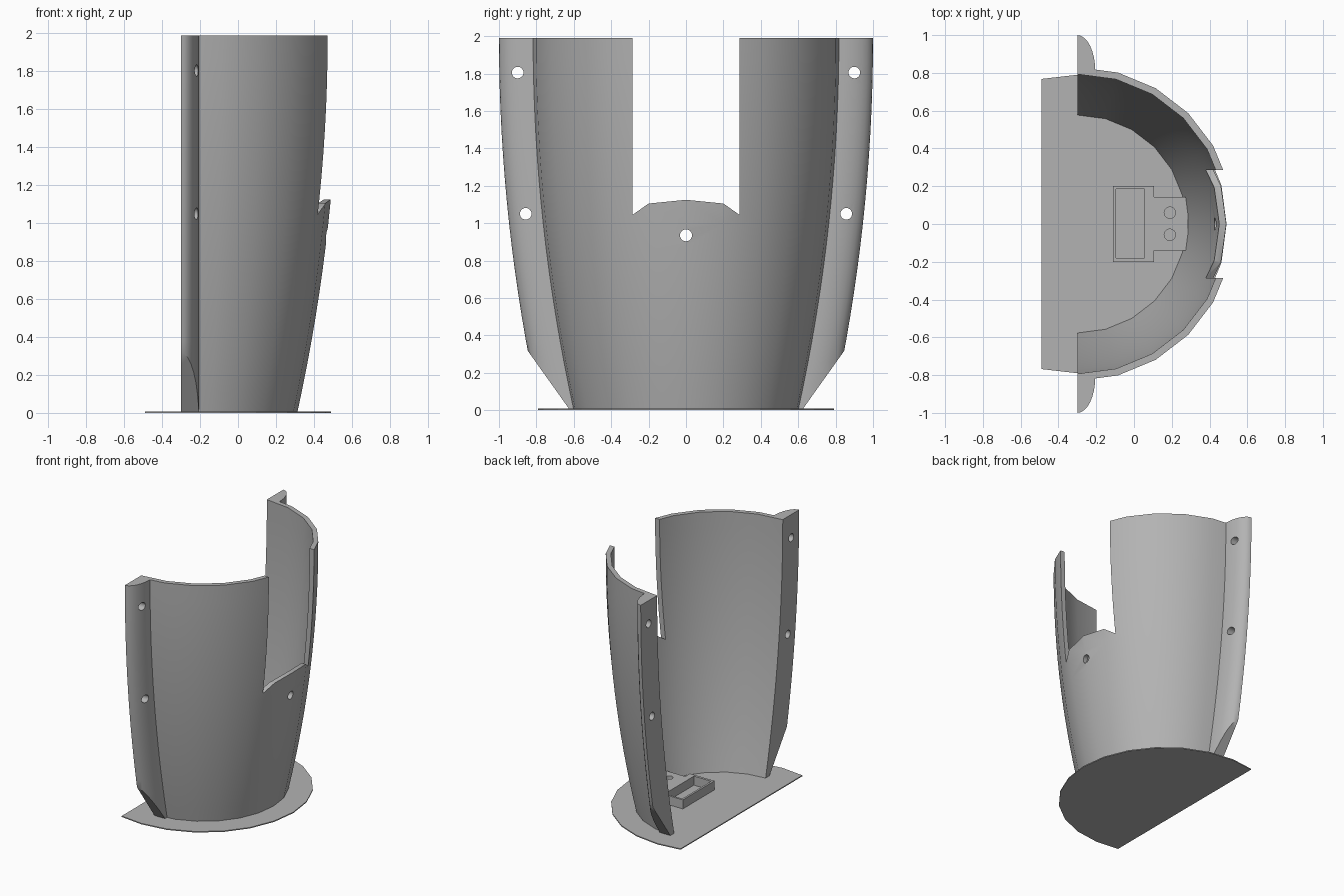
import bpy, bmesh
from math import sin, cos, pi, radians
from mathutils import Vector

if "Cube" in bpy.data.objects:
    bpy.data.objects.remove(bpy.data.objects["Cube"])

BACK = -0.3      # plane of the open side, also the axis of the curved wall
TOP = 1.99
LEVELS = 16

grey = bpy.data.materials.new("plain grey")
grey.use_nodes = True
grey.diffuse_color = (0.45, 0.45, 0.45, 1)
grey.node_tree.nodes["Principled BSDF"].inputs["Base Color"].default_value = (0.45, 0.45, 0.45, 1)


def radius(z):
    return 0.83 - 0.055 * (TOP - z) ** 2


def finish(name, bm):
    bmesh.ops.recalc_face_normals(bm, faces=bm.faces)
    mesh = bpy.data.meshes.new(name)
    bm.to_mesh(mesh)
    bm.free()
    mesh.materials.append(grey)
    obj = bpy.data.objects.new(name, mesh)
    bpy.context.collection.objects.link(obj)
    return obj


def loft(sections):
    """Closed solid through rings of equal length."""
    bm = bmesh.new()
    rings = [[bm.verts.new(p) for p in s] for s in sections]
    n = len(rings[0])
    for a, b in zip(rings, rings[1:]):
        for i in range(n):
            j = (i + 1) % n
            bm.faces.new((a[i], a[j], b[j], b[i]))
    bm.faces.new(rings[0])
    bm.faces.new(rings[-1])
    return bm


def prism_z(name, outline, z0, z1):
    return finish(name, loft([[(x, y, z) for x, y in outline] for z in (z0, z1)]))


def prism_x(name, outline, x0, x1):
    return finish(name, loft([[(x, y, z) for y, z in outline] for x in (x0, x1)]))


def circle(cx, cy, r, n=24):
    return [(cx + r * cos(2 * pi * i / n), cy + r * sin(2 * pi * i / n)) for i in range(n)]


def rect(x0, x1, y0, y1):
    return [(x0, y0), (x1, y0), (x1, y1), (x0, y1)]


def activate(obj):
    bpy.ops.object.select_all(action="DESELECT")
    obj.select_set(True)
    bpy.context.view_layer.objects.active = obj


def cut(obj, cutters):
    activate(obj)
    for c in cutters:
        mod = obj.modifiers.new("cut", "BOOLEAN")
        mod.operation = "DIFFERENCE"
        mod.solver = "EXACT"
        mod.object = c
        bpy.ops.object.modifier_apply(modifier=mod.name)
    for c in cutters:
        bpy.data.objects.remove(c)


def smooth(obj):
    activate(obj)
    bpy.ops.object.shade_smooth_by_angle(angle=radians(30))


heights = [0.004 + (TOP - 0.004) * i / LEVELS for i in range(LEVELS + 1)]
angles = [radians(a) for a in range(-90, 91, 15)]

# Curved wall: half ring that widens upwards
def wall_section(z):
    r = radius(z)
    outer = [(BACK + r * cos(a), r * sin(a), z) for a in angles]
    inner = [(BACK + (r - 0.037) * cos(a), (r - 0.037) * sin(a), z) for a in reversed(angles)]
    return outer + inner

wall = finish("curved_wall", loft([wall_section(z) for z in heights]))

# Arched-floor notch and one screw hole in the wall
notch = prism_x("notch_cutter", [(-0.285, 3), (-0.285, 1.045), (-0.2, 1.105), (0, 1.125),
                                 (0.2, 1.105), (0.285, 1.045), (0.285, 3)], 0.1, 0.9)
hole = prism_x("hole_cutter", circle(0, 0.935, 0.032), 0.1, 0.9)
cut(wall, [notch, hole])
smooth(wall)

# Rounded mounting flanges along both edges, chamfered at the foot
def flange_section(z, side):
    y = radius(z) - 0.02
    pts = [(BACK, y + 0.02)]
    for i in range(9):
        t = pi / 2 * (1 - i / 8)
        pts.append((BACK + 0.095 * cos(t), y + 0.19 * sin(t)))
    return [(px, side * py, z) for px, py in pts]

for side, word in ((1, "left"), (-1, "right")):
    bm = loft([flange_section(z, side) for z in heights])
    res = bmesh.ops.bisect_plane(bm, geom=bm.verts[:] + bm.edges[:] + bm.faces[:],
                                 plane_co=Vector((0, side * 0.62, 0)),
                                 plane_no=Vector((0, side * 0.33, -0.235)), clear_outer=True)
    rim = [e for e in res["geom_cut"] if isinstance(e, bmesh.types.BMEdge)]
    bmesh.ops.holes_fill(bm, edges=rim, sides=0)
    flange = finish(word + "_flange", bm)
    cut(flange, [prism_x("hole_cutter", circle(side * y, z, 0.031), -0.6, 0.1)
                 for y, z in ((0.9, 1.805), (0.857, 1.05))])
    smooth(flange)

# Thin base plate with a straight back edge
R = 0.79
arc = [(BACK + R * cos(a), R * sin(a)) for a in angles]
prism_z("base_plate", [(-0.49, -0.768)] + arc + [(-0.49, 0.768)], 0, 0.008)

# Socket block with an open pocket and two screw holes
block = prism_z("socket_block", [(-0.112, -0.2), (0.105, -0.2), (0.105, -0.14), (0.285, -0.14),
                                 (0.285, 0.143), (0.105, 0.143), (0.105, 0.2), (-0.112, 0.2)],
                0.004, 0.08)
cut(block, [prism_z("pocket_cutter", rect(-0.096, 0.056, -0.18, 0.184), -0.1, 0.3)]
    + [prism_z("hole_cutter", circle(0.19, y, 0.03), -0.1, 0.3) for y in (-0.057, 0.06)])
smooth(block)
